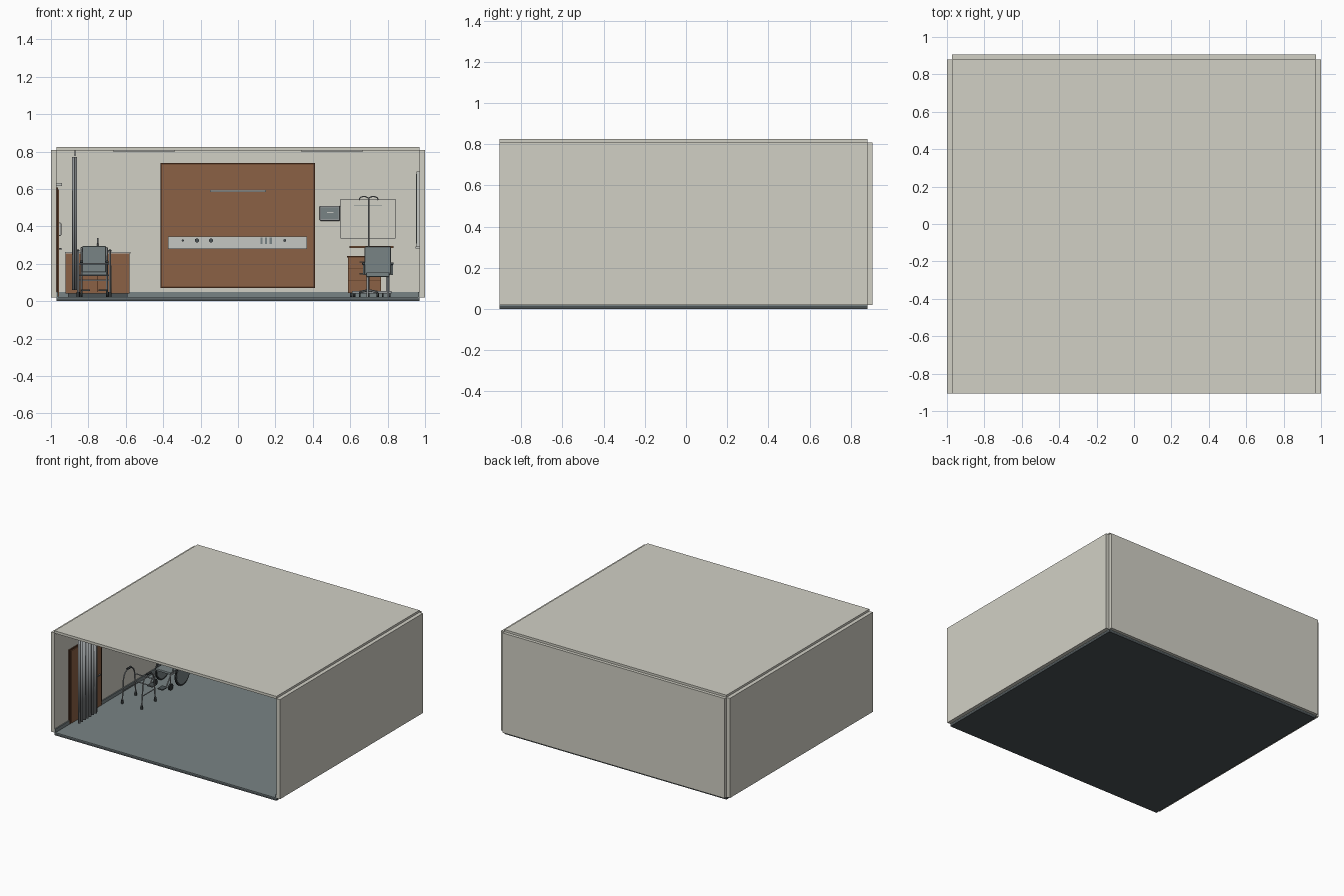
import bpy, bmesh, math
from mathutils import Vector

def mat(name, r, g, b):
    m = bpy.data.materials.new(name)
    m.diffuse_color = (r, g, b, 1)
    return m

WALL = mat("warm_white", 0.64, 0.63, 0.56)
SLATE = mat("slate", 0.19, 0.23, 0.235)
DARK = mat("dark_slate", 0.07, 0.085, 0.09)
WOOD = mat("wood", 0.26, 0.12, 0.058)
DWOOD = mat("dark_wood", 0.10, 0.04, 0.018)
STEEL = mat("steel", 0.30, 0.32, 0.33)
PALE = mat("pale_grey", 0.56, 0.57, 0.54)
BLACK = mat("black_rubber", 0.03, 0.035, 0.037)

def finish(bm, name, m):
    me = bpy.data.meshes.new(name)
    bm.to_mesh(me)
    bm.free()
    me.materials.append(m)
    ob = bpy.data.objects.new(name, me)
    bpy.context.collection.objects.link(ob)
    return ob

def box(name, m, x0, x1, y0, y1, z0, z1, bevel=0):
    bm = bmesh.new()
    bmesh.ops.create_cube(bm, size=1)
    for v in bm.verts:
        v.co = ((x0 + x1) / 2 + v.co.x * (x1 - x0), (y0 + y1) / 2 + v.co.y * (y1 - y0),
                (z0 + z1) / 2 + v.co.z * (z1 - z0))
    if bevel:
        bmesh.ops.bevel(bm, geom=bm.edges[:], offset=bevel, segments=2, affect='EDGES', profile=0.5)
    return finish(bm, name, m)

def rod(name, m, a, b, r, n=16):
    a, b = Vector(a), Vector(b)
    bm = bmesh.new()
    bmesh.ops.create_cone(bm, cap_ends=True, segments=n, radius1=r, radius2=r, depth=(b - a).length)
    rot = (b - a).to_track_quat('Z', 'Y')
    for v in bm.verts:
        v.co = rot @ v.co + (a + b) / 2
    for f in bm.faces:
        f.smooth = len(f.verts) == 4
    return finish(bm, name, m)

def tube(name, m, pts, r):
    cu = bpy.data.curves.new(name, 'CURVE')
    cu.dimensions = '3D'
    cu.bevel_depth = r
    cu.bevel_resolution = 2
    cu.use_fill_caps = True
    s = cu.splines.new('POLY')
    s.points.add(len(pts) - 1)
    for p, q in zip(s.points, pts):
        p.co = (*q, 1)
    cu.materials.append(m)
    ob = bpy.data.objects.new(name, cu)
    bpy.context.collection.objects.link(ob)
    return ob

def arc(fn, a0, a1, n=10):
    return [fn(math.radians(a0 + (a1 - a0) * i / n)) for i in range(n + 1)]

# Room shell, open at the front
F, B = -0.905, 0.88
box("floor_slab", DARK, -0.97, 0.97, F, B, 0, 0.015)
box("floor_finish", SLATE, -0.97, 0.97, F, B, 0.015, 0.022)
box("ceiling", WALL, -0.97, 0.97, F, B, 0.805, 0.825)
box("back_wall", WALL, -0.972, 0.972, B, 0.905, 0.02, 0.808)
box("back_skirting", SLATE, -0.97, 0.97, B - 0.008, B, 0.022, 0.05)
for s, side in ((-1, "left"), (1, "right")):
    box(side + "_wall", WALL, *sorted((s * 0.97, s)), F, B, 0.02, 0.808)
    box(side + "_skirting", SLATE, *sorted((s * 0.962, s * 0.97)), F, B, 0.022, 0.05)
    box(side + "_ceiling_light", PALE, *sorted((s * 0.34, s * 0.665)), -0.17, 0.17, 0.798, 0.805)

# Headwall panel with edging, service rail and reading lamp
box("headwall_edging", DWOOD, -0.415, 0.412, 0.862, B, 0.07, 0.74)
box("headwall_panel", WOOD, -0.407, 0.404, 0.856, 0.87, 0.078, 0.732)
box("service_rail", PALE, -0.375, 0.37, 0.835, 0.858, 0.28, 0.347, 0.002)
box("reading_lamp", PALE, -0.15, 0.15, 0.815, 0.858, 0.583, 0.595, 0.003)
for x, r in ((-0.295, 0.006), (-0.22, 0.011), (-0.145, 0.011), (0.25, 0.007)):
    rod("gas_outlet", DARK, (x, 0.836, 0.325), (x, 0.826, 0.325), r)
for x in (0.125, 0.15, 0.175):
    box("power_socket", SLATE, x - 0.006, x + 0.006, 0.831, 0.836, 0.305, 0.34)

# Notice board and wall monitor
box("board_frame", STEEL, 0.547, 0.843, 0.87, B, 0.335, 0.547)
box("board_face", WALL, 0.551, 0.839, 0.867, 0.872, 0.339, 0.543)
box("board_header", SLATE, 0.62, 0.77, 0.865, 0.868, 0.51, 0.513)
box("monitor_body", STEEL, 0.437, 0.545, 0.845, 0.87, 0.43, 0.51, 0.004)
box("monitor_screen", SLATE, 0.445, 0.537, 0.842, 0.846, 0.44, 0.502)
box("monitor_trace", PALE, 0.475, 0.51, 0.84, 0.843, 0.472, 0.476)
box("monitor_bracket", DARK, 0.475, 0.51, 0.87, B, 0.455, 0.485)

# Door on the left wall with handle, sign and sanitiser
box("door_frame", DWOOD, -0.97, -0.962, -0.73, -0.325, 0.022, 0.608)
box("door_leaf", WOOD, -0.964, -0.956, -0.715, -0.34, 0.025, 0.597)
tube("door_handle", STEEL, [(-0.957, -0.37, 0.28), (-0.945, -0.37, 0.28), (-0.945, -0.42, 0.28)], 0.004)
box("door_sign_lamp", PALE, -0.97, -0.94, -0.57, -0.49, 0.615, 0.632)
box("sanitiser_dispenser", PALE, -0.97, -0.945, 0.02, 0.07, 0.35, 0.42, 0.004)

# Window on the right wall
box("window_frame", PALE, 0.955, 0.97, -0.35, 0.35, 0.29, 0.695)
for y in (-0.335, 0.01):
    box("window_pane", SLATE, 0.952, 0.956, y, y + 0.325, 0.31, 0.68)
box("window_sill", PALE, 0.948, 0.97, -0.37, 0.37, 0.283, 0.293)

# Pleated privacy curtain on a ceiling rail
bm = bmesh.new()
n = 72
cols = []
for i in range(n + 1):
    x = -0.872 + 0.012 * math.sin(i / n * math.pi * 2 * 7)
    y = -0.75 + 0.24 * i / n
    cols.append([bm.verts.new((x, y, z)) for z in (0.06, 0.77)])
for a, b in zip(cols, cols[1:]):
    bm.faces.new((a[0], b[0], b[1], a[1])).smooth = True
curtain = finish(bm, "privacy_curtain", STEEL)
curtain.modifiers.new("thickness", 'SOLIDIFY').thickness = 0.003
rod("curtain_rail", STEEL, (-0.872, -0.8, 0.782), (-0.872, 0.2, 0.782), 0.005)
for y in (-0.78, -0.3, 0.18):
    rod("rail_hanger", STEEL, (-0.872, y, 0.782), (-0.872, y, 0.805), 0.003)

# Basin cabinet with gooseneck tap
box("basin_plinth", DARK, -0.91, -0.59, 0.72, B, 0.022, 0.042)
box("basin_cabinet", WOOD, -0.922, -0.58, 0.7, B, 0.042, 0.255)
box("basin_counter", PALE, -0.926, -0.576, 0.692, B, 0.255, 0.264)
box("cabinet_gap", DWOOD, -0.753, -0.749, 0.698, 0.702, 0.05, 0.25)
for x in (-0.775, -0.727):
    rod("cabinet_pull", STEEL, (x, 0.692, 0.14), (x, 0.692, 0.2), 0.003)
rod("basin_bowl", WALL, (-0.75, 0.78, 0.264), (-0.75, 0.78, 0.272), 0.065, 32)
rod("basin_hollow", STEEL, (-0.75, 0.78, 0.27), (-0.75, 0.78, 0.273), 0.055, 32)
tube("basin_tap", STEEL, [(-0.75, 0.86, 0.264)] +
     arc(lambda a: (-0.75, 0.835 + 0.025 * math.cos(a), 0.31 + 0.025 * math.sin(a)), 0, 180), 0.004)

# Wheelchair
for x, s in ((-0.855, -1), (-0.683, 1)):
    rod("wheel_tyre", BLACK, (x - 0.005, 0.28, 0.112), (x + 0.005, 0.28, 0.112), 0.09, 32)
    rod("wheel_disc", SLATE, (x - 0.007, 0.28, 0.112), (x + 0.007, 0.28, 0.112), 0.078, 32)
    xi = x - s * 0.018
    tube("wheelchair_side_frame", STEEL, [(xi, 0.37, 0.285), (xi, 0.33, 0.285), (xi, 0.325, 0.14),
         (xi, 0.16, 0.14), (xi, 0.1, 0.06)], 0.005)
    box("wheelchair_armrest", DARK, xi - 0.009, xi + 0.009, 0.18, 0.32, 0.205, 0.217, 0.003)
    rod("armrest_post", STEEL, (xi, 0.19, 0.14), (xi, 0.19, 0.207), 0.004)
    rod("front_caster", BLACK, (xi - 0.006, 0.16, 0.047), (xi + 0.006, 0.16, 0.047), 0.025)
    rod("caster_fork", STEEL, (xi, 0.16, 0.06), (xi, 0.16, 0.14), 0.004)
    box("footplate", DARK, *sorted((xi, xi - s * 0.045)), 0.06, 0.12, 0.055, 0.062)
box("wheelchair_seat", SLATE, -0.835, -0.703, 0.16, 0.325, 0.14, 0.158, 0.004)
box("wheelchair_backrest", SLATE, -0.832, -0.706, 0.318, 0.332, 0.15, 0.295, 0.004)
rod("wheel_axle", STEEL, (-0.855, 0.28, 0.112), (-0.683, 0.28, 0.112), 0.005)

# Walking frame: two bent side hoops with cross bars
for x in (-0.855, -0.685):
    tube("walker_hoop", STEEL, [(x, -0.225, 0.03)] +
         arc(lambda a: (x, -0.14 - 0.07 * math.cos(a), 0.2 + 0.07 * math.sin(a)), 0, 180) +
         [(x, -0.055, 0.03)], 0.005)
    rod("walker_side_bar", STEEL, (x, -0.215, 0.12), (x, -0.063, 0.12), 0.004)
    rod("walker_grip", BLACK, (x, -0.165, 0.27), (x, -0.115, 0.27), 0.008)
    for y in (-0.225, -0.055):
        rod("walker_foot", BLACK, (x, y, 0.022), (x, y, 0.05), 0.009)
for z in (0.14, 0.2):
    rod("walker_cross_bar", STEEL, (-0.855, -0.07, z), (-0.685, -0.07, z), 0.004)

# Bedside cabinet with drawers
box("bedside_cabinet", WOOD, 0.588, 0.765, 0.72, 0.865, 0.045, 0.235)
box("bedside_top", DWOOD, 0.583, 0.77, 0.715, 0.868, 0.235, 0.243)
for z in (0.11, 0.175):
    box("drawer_gap", DWOOD, 0.592, 0.761, 0.717, 0.722, z, z + 0.003)
    rod("drawer_pull", STEEL, (0.65, 0.712, z + 0.035), (0.7, 0.712, z + 0.035), 0.003)
for x in (0.605, 0.748):
    for y in (0.74, 0.85):
        rod("cabinet_caster", BLACK, (x - 0.006, y, 0.034), (x + 0.006, y, 0.034), 0.012)

# Overbed table
box("table_top", WOOD, 0.597, 0.832, 0.6, 0.71, 0.285, 0.295, 0.002)
box("table_column", STEEL, 0.79, 0.81, 0.645, 0.665, 0.05, 0.285)
for y in (0.61, 0.7):
    box("table_foot", STEEL, 0.61, 0.82, y - 0.007, y + 0.007, 0.042, 0.054)
    for x in (0.62, 0.81):
        rod("table_caster", BLACK, (x - 0.005, y, 0.032), (x + 0.005, y, 0.032), 0.01)
box("table_foot_bridge", STEEL, 0.79, 0.81, 0.61, 0.7, 0.042, 0.054)

# Drip stand with hooks and a five-leg base
px, py = 0.698, 0.6
rod("drip_pole", STEEL, (px, py, 0.05), (px, py, 0.55), 0.004)
for s in (-1, 1):
    tube("drip_hook", STEEL, arc(lambda a: (px + s * (0.025 - 0.025 * math.cos(a)), py,
         0.545 + 0.015 * math.sin(a)), 0, 200), 0.003)
for i in range(5):
    a = math.radians(90 + 72 * i)
    ex, ey = px + 0.08 * math.cos(a), py + 0.08 * math.sin(a)
    rod("drip_base_leg", STEEL, (px, py, 0.06), (ex, ey, 0.046), 0.005)
    rod("drip_caster", BLACK, (ex - 0.005, ey, 0.034), (ex + 0.005, ey, 0.034), 0.012)

# Visitor chair
box("chair_seat", SLATE, 0.685, 0.81, 0.45, 0.57, 0.13, 0.155, 0.005)
box("chair_back", SLATE, 0.677, 0.818, 0.56, 0.58, 0.14, 0.292, 0.005)
for x in (0.672, 0.823):
    box("chair_armrest", DARK, x - 0.008, x + 0.008, 0.45, 0.575, 0.195, 0.208, 0.003)
    box("chair_arm_panel", SLATE, x - 0.005, x + 0.005, 0.47, 0.56, 0.14, 0.196)
for x in (0.693, 0.802):
    for y in (0.46, 0.56):
        rod("chair_leg", STEEL, (x, y, 0.022), (x, y, 0.135), 0.006)
